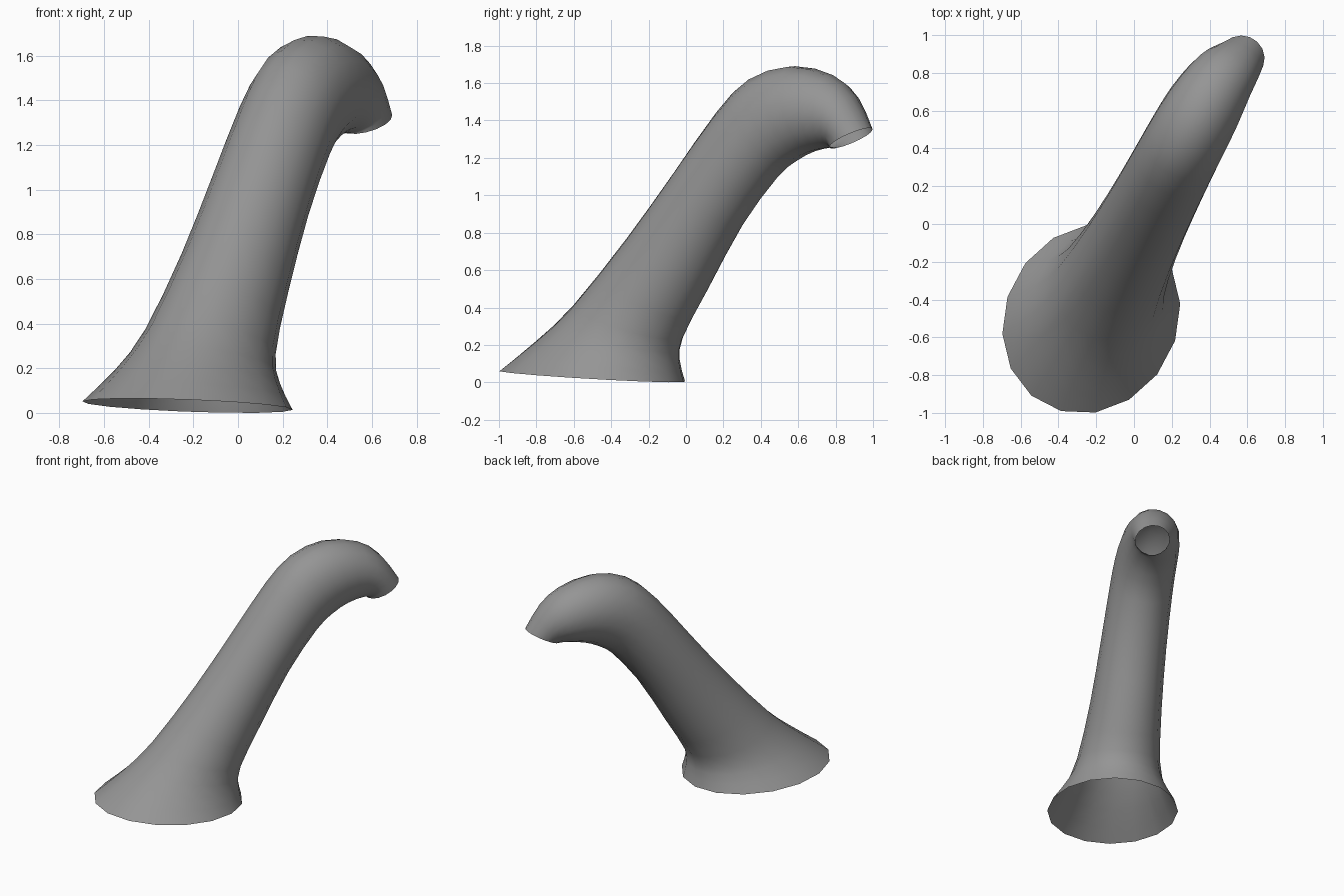
import bpy, bmesh, math
from mathutils import Vector

if "Cube" in bpy.data.objects:
    bpy.data.objects.remove(bpy.data.objects["Cube"])

SIDES = 16
STEPS = 2                                  # rings per span, smoothly interpolated
A = math.radians(60)                       # heading of the bend plane seen from above
ALONG = Vector((math.cos(A), math.sin(A), 0))
ACROSS = Vector((math.sin(A), -math.cos(A), 0))
UP = Vector((0, 0, 1))

# Cross-sections: outer point (s, z), inner point (s, z), half width, sideways offset
SECTIONS = [
    (-1.065, 0.065, -0.03, 0.00, 0.455, 0.055),
    (-0.86, 0.22, -0.05, 0.11, 0.355, 0.055),
    (-0.64, 0.41, -0.03, 0.225, 0.29, 0.05),
    (-0.31, 0.78, 0.115, 0.47, 0.25, 0.04),
    (-0.036, 1.12, 0.335, 0.83, 0.23, 0.03),
    (0.225, 1.45, 0.55, 1.09, 0.22, 0.02),
    (0.42, 1.625, 0.67, 1.18, 0.215, 0.015),
    (0.66, 1.693, 0.78, 1.23, 0.205, 0.012),
    (0.90, 1.645, 0.88, 1.25, 0.18, 0.015),
    (1.05, 1.535, 0.925, 1.255, 0.155, 0.03),
    (1.165, 1.36, 0.935, 1.25, 0.12, 0.055),
]


def blend(k, t):
    """Catmull-Rom value of every section number between sections k and k+1."""
    n = len(SECTIONS) - 1
    p1, p2 = SECTIONS[k], SECTIONS[k + 1]
    p0 = SECTIONS[k - 1] if k else [2 * a - b for a, b in zip(p1, p2)]
    p3 = SECTIONS[k + 2] if k + 2 <= n else [2 * b - a for a, b in zip(p1, p2)]
    return [b + 0.5 * t * (c - a + t * (2 * a - 5 * b + 4 * c - d + t * (3 * (b - c) + d - a)))
            for a, b, c, d in zip(p0, p1, p2, p3)]


def ring(su, zu, sl, zl, w, off):
    """Elliptical ring spanning the outer and inner profile points."""
    outer = ALONG * su + UP * zu
    inner = ALONG * sl + UP * zl
    centre = (outer + inner) / 2 + ACROSS * off
    half = (outer - inner) / 2
    return [bm.verts.new(centre + ACROSS * w * math.cos(t) + half * math.sin(t))
            for t in (2 * math.pi * (i + 0.4) / SIDES for i in range(SIDES))]


# Flared, bent open tube
bm = bmesh.new()
rows = [blend(k, i / STEPS) for k in range(len(SECTIONS) - 1) for i in range(STEPS)]
rings = [ring(*r) for r in rows + [SECTIONS[-1]]]
for a, b in zip(rings, rings[1:]):
    for i in range(SIDES):
        j = (i + 1) % SIDES
        bm.faces.new((a[i], a[j], b[j], b[i]))
# Make sure the normals point outwards
bm.normal_update()
bm.faces.ensure_lookup_table()
base = sum((v.co for v in rings[0]), Vector()) / SIDES
if bm.faces[0].normal.dot(bm.faces[0].calc_center_median() - base) < 0:
    bmesh.ops.reverse_faces(bm, faces=bm.faces)

mesh = bpy.data.meshes.new("bent_pipe")
bm.to_mesh(mesh)
bm.free()
mesh.shade_smooth()
pipe = bpy.data.objects.new("bent_pipe", mesh)
bpy.context.collection.objects.link(pipe)

# Dark grey finish
grey = bpy.data.materials.new("dark_grey")
grey.diffuse_color = (0.3, 0.3, 0.3, 1)
grey.use_nodes = True
grey.node_tree.nodes["Principled BSDF"].inputs["Base Color"].default_value = grey.diffuse_color
mesh.materials.append(grey)
